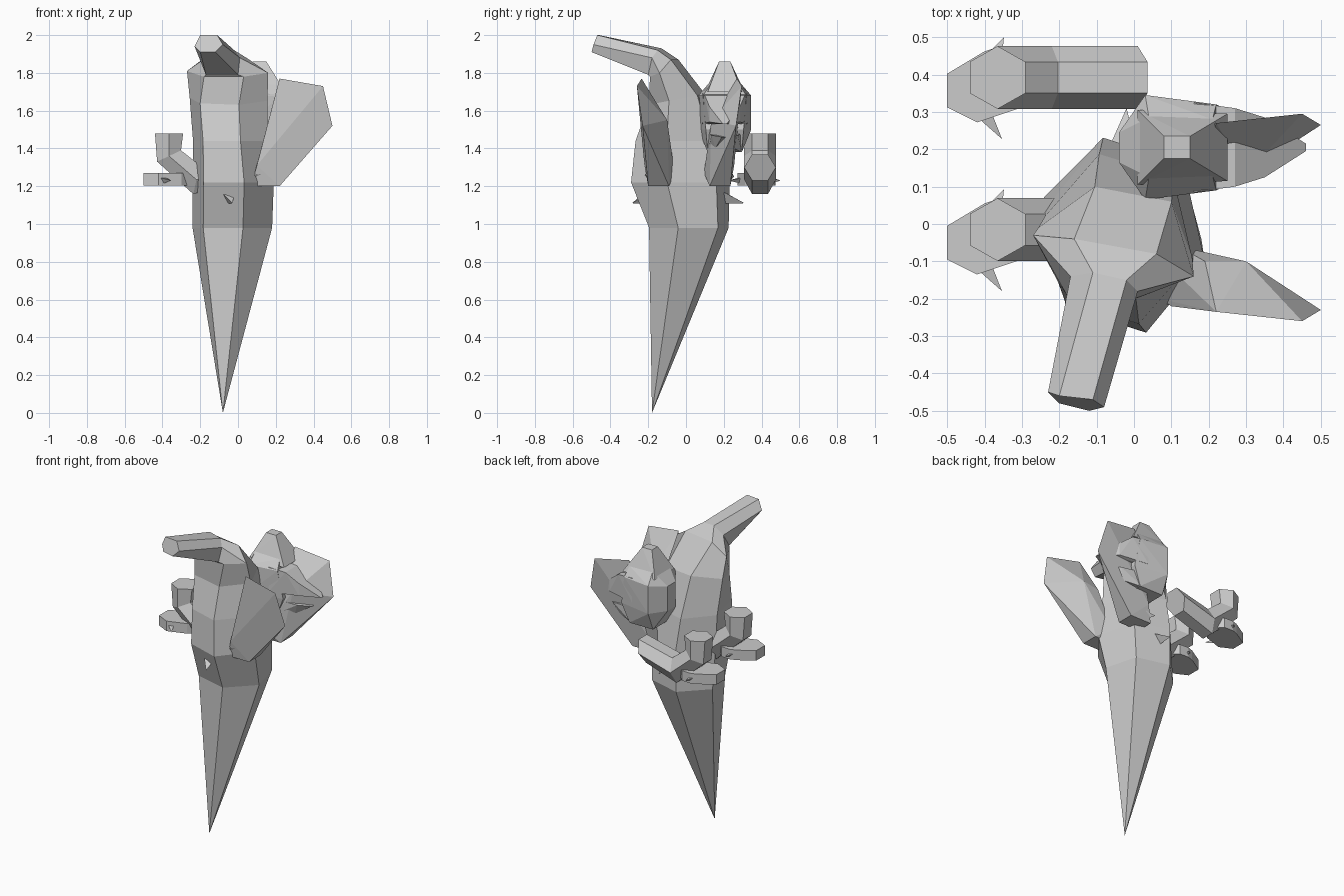
import bpy, bmesh, math
from mathutils import Vector

if "Cube" in bpy.data.objects:
    bpy.data.objects.remove(bpy.data.objects["Cube"])


def finish(name, bm):
    bmesh.ops.recalc_face_normals(bm, faces=bm.faces[:])
    me = bpy.data.meshes.new(name)
    bm.to_mesh(me)
    bm.free()
    ob = bpy.data.objects.new(name, me)
    bpy.context.collection.objects.link(ob)
    return ob


def loft(name, rings, tip=None):
    """Skin a list of rings; the first ring can taper to a point."""
    bm = bmesh.new()
    vs = [[bm.verts.new(p) for p in r] for r in rings]
    n = len(vs[0])
    for a, b in zip(vs, vs[1:]):
        for i in range(n):
            j = (i + 1) % n
            bm.faces.new((a[i], a[j], b[j], b[i]))
    if tip:
        t = bm.verts.new(tip)
        for i in range(n):
            bm.faces.new((vs[0][i], vs[0][(i + 1) % n], t))
    else:
        bm.faces.new(vs[0])
    bm.faces.new(vs[-1])
    return finish(name, bm)


def hull(name, pts):
    bm = bmesh.new()
    for p in pts:
        bm.verts.new(p)
    r = bmesh.ops.convex_hull(bm, input=bm.verts[:])
    junk = {v for v in r["geom_interior"] + r["geom_unused"] if isinstance(v, bmesh.types.BMVert)}
    if junk:
        bmesh.ops.delete(bm, geom=list(junk), context='VERTS')
    bmesh.ops.dissolve_limit(bm, angle_limit=math.radians(3), verts=bm.verts[:], edges=bm.edges[:])
    return finish(name, bm)


def spike(name, base, tip, r):
    """Three-sided thorn from base to tip."""
    base, tip = Vector(base), Vector(tip)
    q = (tip - base).to_track_quat('Z', 'Y')
    ring = [base + q @ Vector((r * math.cos(a), r * math.sin(a), 0))
            for a in (0.5, 0.5 + math.tau / 3, 0.5 + 2 * math.tau / 3)]
    return hull(name, ring + [tip])


def hexagon(cx, cy, z, rx, ry, lean=0):
    out = []
    for d in (105, 45, -15, -75, -135, 165):
        c, s = math.cos(math.radians(d)), math.sin(math.radians(d))
        out.append((cx + rx * c, cy + ry * s, z - lean * s))
    return out


# Pointed body bending forward into a horn
collar = [(-0.16, -0.04, 1.87), (0.06, -0.08, 1.87), (0.16, -0.14, 1.80),
          (0.03, -0.19, 1.78), (-0.18, -0.19, 1.78), (-0.27, -0.03, 1.81)]
horn_base = [(-0.11, -0.13, 1.93), (-0.02, -0.15, 1.92), (0.01, -0.18, 1.88),
             (0.0, -0.20, 1.79), (-0.17, -0.20, 1.79), (-0.17, -0.14, 1.88)]
horn_end = [(-0.20, -0.46, 2.0), (-0.11, -0.47, 2.0), (-0.08, -0.49, 1.95),
            (-0.12, -0.50, 1.91), (-0.20, -0.48, 1.91), (-0.23, -0.45, 1.94)]
loft("body", [hexagon(-0.03, 0.015, 0.98, 0.218, 0.218),
              hexagon(-0.025, -0.03, 1.22, 0.222, 0.27),
              hexagon(-0.04, -0.04, 1.44, 0.205, 0.235),
              hexagon(-0.05, -0.05, 1.66, 0.213, 0.155, -0.03),
              collar, horn_base, horn_end], tip=(-0.08, -0.18, 0))

# Broad fins, mirrored front to back
FIN = [(0.07, -0.20, 1.20), (0.22, -0.20, 1.20), (0.22, -0.09, 1.20), (0.07, -0.09, 1.20),
       (0.10, -0.22, 1.31), (0.12, -0.06, 1.27), (0.22, -0.235, 1.77), (0.45, -0.26, 1.73),
       (0.50, -0.23, 1.52), (0.30, -0.10, 1.55), (0.19, -0.10, 1.53)]
for side, flip in (("front", False), ("back", True)):
    m = (lambda p: (p[0], 0.035 - p[1], p[2])) if flip else (lambda p: p)
    hull(side + "_fin", [m(p) for p in FIN])
    spike(side + "_fin_thorn", m((0.14, -0.17, 1.25)), m((0.05, -0.22, 1.25)), 0.05)


# Head, symmetric about y = 0.205
def both(pts):
    return [(x, 0.205 + s * w, z) for x, w, z in pts for s in (-1, 1)]


hull("skull", both([(-0.04, 0.04, 1.66), (-0.04, 0.04, 1.50), (0.03, 0.14, 1.68), (0.03, 0.14, 1.50),
                    (0.22, 0.115, 1.68), (0.25, 0.10, 1.50), (0.03, 0.09, 1.38), (0.20, 0.09, 1.38),
                    (0.04, 0.08, 1.75), (0.21, 0.075, 1.74)]))
hull("crest", both([(0.01, 0.10, 1.71), (0.08, 0.03, 1.86), (0.15, 0.03, 1.86),
                    (0.25, 0.09, 1.70)]))
hull("snout", both([(0.16, 0.12, 1.69), (0.16, 0.12, 1.53), (0.27, 0.105, 1.68),
                    (0.35, 0.08, 1.62), (0.35, 0.08, 1.54), (0.46, 0.01, 1.53)]))
hull("lower_jaw", both([(0.18, 0.09, 1.48), (0.18, 0.09, 1.38), (0.33, 0.07, 1.47),
                        (0.30, 0.05, 1.40), (0.40, 0.015, 1.46)]))


# Bent six-sided arms, each with a flat lower hand and claws
def arm(name, y):
    path = [(0.01, 1.30), (-0.22, 1.235), (-0.365, 1.36), (-0.365, 1.48)]
    norms = [(0.35, 0.92), (0.22, 1.03), (0.85, 0.40), (1, 0)]
    rings = []
    for (px, pz), (nx, nz) in zip(path, norms):
        ring = []
        for i in range(6):
            a = math.radians(60 * i + 30)
            u = 0.086 * math.cos(a)
            ring.append((px + nx * u, y + 0.084 * math.sin(a), pz + nz * u))
        rings.append(ring)
    loft(name, rings)
    outline = [(-0.50, 0.01), (-0.50, -0.08), (-0.42, -0.12), (-0.30, -0.08),
               (-0.22, 0.0), (-0.30, 0.08), (-0.36, 0.083), (-0.40, 0.07)]
    hull(name + "_hand", [(x, y + d, z) for x, d in outline for z in (1.205, 1.27)])
    spike(name + "_inner_claw", (-0.42, y - 0.07, 1.237), (-0.353, y - 0.165, 1.23), 0.032)
    spike(name + "_outer_claw", (-0.38, y + 0.04, 1.237), (-0.348, y + 0.108, 1.23), 0.03)


arm("back_arm", 0.392)
arm("front_arm", -0.015)

# Small thorns on the body
spike("front_thorn", (-0.05, -0.22, 1.14), (-0.03, -0.285, 1.11), 0.035)
spike("back_thorn", (-0.03, 0.19, 1.15), (-0.02, 0.31, 1.11), 0.045)
